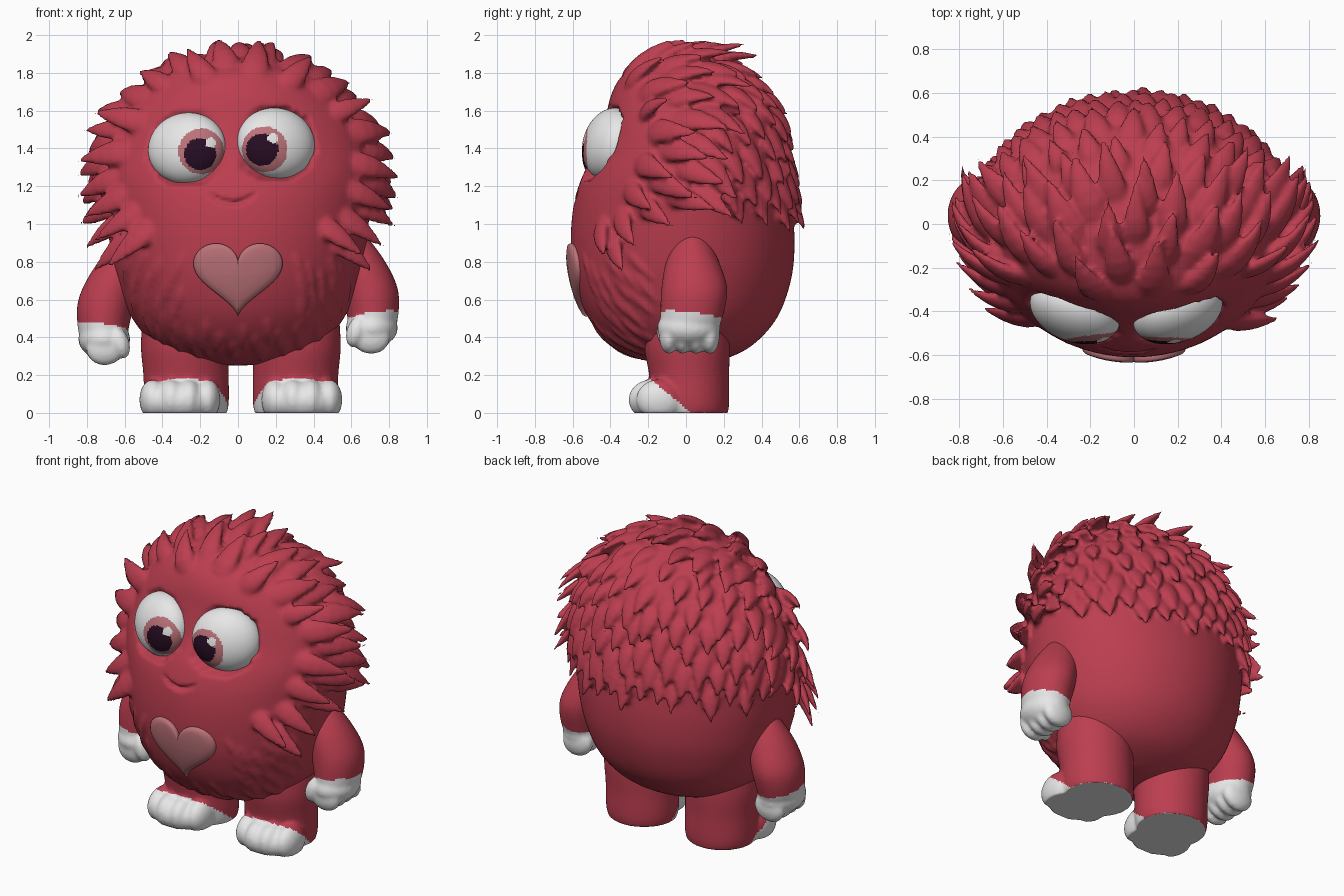
import bpy, bmesh, math, random
from mathutils import Vector, Matrix, Euler
from mathutils.bvhtree import BVHTree

random.seed(4)
if "Cube" in bpy.data.objects:
    bpy.data.objects.remove(bpy.data.objects["Cube"])


def material(name, rgb):
    m = bpy.data.materials.new(name)
    m.use_nodes = True
    m.diffuse_color = (*rgb, 1)
    bsdf = next(n for n in m.node_tree.nodes if n.type == 'BSDF_PRINCIPLED')
    bsdf.inputs["Base Color"].default_value = (*rgb, 1)
    return m


RED = material("red fur", (0.5, 0.048, 0.079))
WHITE = material("white", (0.8, 0.8, 0.8))
PINK = material("dusty pink", (0.5, 0.17, 0.19))
PLUM = material("dark plum", (0.02, 0.004, 0.017))


# ---------- helpers ----------
def add_object(name, bm, mats):
    bmesh.ops.recalc_face_normals(bm, faces=bm.faces)
    me = bpy.data.meshes.new(name)
    bm.to_mesh(me)
    bm.free()
    for m in mats:
        me.materials.append(m)
    me.shade_smooth()
    ob = bpy.data.objects.new(name, me)
    bpy.context.collection.objects.link(ob)
    return ob


def paint(me, rule):
    for f in me.polygons:
        f.material_index = rule(f.center)


def sculpt(name, bm, mats, voxel, rounds=2):
    """Fuse overlapping shapes into one soft skin."""
    ob = add_object(name, bm, mats)
    rm = ob.modifiers.new("fuse", 'REMESH')
    rm.mode = 'VOXEL'
    rm.voxel_size = voxel
    sm = ob.modifiers.new("soften", 'SMOOTH')
    sm.factor = 0.5
    sm.iterations = rounds
    dg = bpy.context.evaluated_depsgraph_get()
    me = bpy.data.meshes.new_from_object(ob.evaluated_get(dg))
    ob.modifiers.clear()
    ob.data = me
    me.materials.clear()
    for m in mats:
        me.materials.append(m)
    me.shade_smooth()
    return ob


def loft(bm, rings):
    rows = [[bm.verts.new(p) for p in r] for r in rings]
    n = len(rows[0])
    for a, b in zip(rows, rows[1:]):
        for i in range(n):
            j = (i + 1) % n
            bm.faces.new((a[i], a[j], b[j], b[i]))
    bm.faces.new(rows[0][::-1])
    bm.faces.new(rows[-1])


def spline(keys, steps=6):
    """Smooth in-between values through a list of key tuples."""
    k = [keys[0]] + keys + [keys[-1]]
    out = []
    for a, b, c, d in zip(k, k[1:], k[2:], k[3:]):
        for s in range(steps):
            t = s / steps
            out.append([q + t / 2 * (r - p + t * (2 * p - 5 * q + 4 * r - e + t * (3 * (q - r) + e - p)))
                        for p, q, r, e in zip(a, b, c, d)])
    return out + [keys[-1]]


def round_loft(bm, keys, n=48):
    """Key: centre x, y, z, half width, front depth, back depth."""
    rings = []
    for x, y, z, rx, rf, rb in spline(keys):
        ring = []
        for i in range(n):
            a = math.tau * i / n
            s = math.sin(a)
            ring.append(Vector((x + rx * math.cos(a), y + (rb if s > 0 else rf) * s, z)))
        rings.append(ring)
    loft(bm, rings)


def ball(bm, loc, radii, rot=(0, 0, 0), u=24, v=16):
    bmesh.ops.create_uvsphere(bm, u_segments=u, v_segments=v, radius=1,
                              matrix=Matrix.LocRotScale(Vector(loc), Euler(rot), Vector(radii)))


# ---------- body core with eye sockets ----------
EYES = {"left": dict(side=1, at=Vector((0.2, -0.4, 1.425)), iris=(0.142, 1.395),
                     pupil=(0.127, 1.393), glint=(0.185, 1.455)),
        "right": dict(side=-1, at=Vector((-0.27, -0.4, 1.4)), iris=(-0.195, 1.385),
                      pupil=(-0.2, 1.37), glint=(-0.145, 1.43))}
YAW, PITCH = math.radians(20), math.radians(15)

shape = [(.25, .02, .02, .02), (.27, .2, .19, .16), (.35, .42, .38, .34), (.5, .56, .515, .48),
         (.7, .64, .59, .555), (.9, .68, .61, .575), (1.1, .7, .595, .56),
         (1.25, .71, .55, .54), (1.4, .69, .475, .515), (1.55, .63, .43, .485),
         (1.7, .51, .39, .4), (1.8, .38, .32, .29), (1.87, .2, .17, .15), (1.895, .02, .02, .02)]
body = bmesh.new()
round_loft(body, [(0, 0, *s) for s in shape], 96)
for v in body.verts:
    for e in EYES.values():
        o = v.co - e["at"]
        if v.co.y < 0 and (o.x / .205) ** 2 + (o.z / .195) ** 2 < 1:
            v.co.y = max(v.co.y, e["at"].y + e["side"] * o.x * math.tan(YAW) + o.z * math.tan(PITCH))
bmesh.ops.recalc_face_normals(body, faces=body.faces)
skin = BVHTree.FromBMesh(body)


# ---------- fur tufts that follow the skin ----------
FACE = Vector((0, -0.5, 1.45))


def tuft(p, length, width, thick, lift):
    back = min(max((p.y + 0.1) / 0.5, 0), 1)
    d = (p - FACE).normalized() + Vector((0, 0, -1.4 * back))
    d.x += random.uniform(-.12, .12)
    loc, nrm = skin.find_nearest(p)[:2]
    d = (d - nrm * d.dot(nrm)).normalized()
    widths = (.4, .85, 1, .92, .7, .4, .08)
    rings = []
    for i, w in enumerate(widths):
        t = i / (len(widths) - 1)
        side = nrm.cross(d).normalized()
        c = loc + nrm * (lift * t ** 1.5 - thick * (1 - t) ** 2)
        rings.append([c + side * width * w * math.cos(a) + nrm * thick * w * math.sin(a)
                      for a in (math.tau * k / 10 for k in range(10))])
        nxt, nrm = skin.find_nearest(loc + d * length / 6)[:2]
        d = (nxt - loc).normalized()
        loc = nxt
    loft(body, rings)


def scatter(count):
    for i in range(count):
        h = 1 - 2 * (i + .5) / count
        a = i * 2.39996
        r = math.sqrt(1 - h * h)
        hit = skin.ray_cast(Vector((0, 0, 1.1)), Vector((r * math.cos(a), r * math.sin(a), h)))[0]
        if hit:
            yield hit


def fur_edge(p):
    return 1.2 + 0.6 * min(max(p.y, -.45), 0)


for p in scatter(360):
    on_face = p.y < -.15 and (p.x / .53) ** 2 + ((p.z - 1.33) / .35) ** 2 < 1
    on_chest = p.y < -.15 and abs(p.x) < .42 and p.z < 1.3
    if p.z > fur_edge(p) and not on_face and not on_chest:
        k = random.uniform(.88, 1.12)
        if p.z > 1.62 and p.y < 0:      # swept crown
            tuft(p, .33 * k, .07 * k, .038, .095)
        elif p.y < .08:                 # flared mane around the face
            tuft(p, .29 * k, .066 * k, .038, .15)
        else:                           # lying cape on the back
            tuft(p, .24 * k, .058 * k, .036, .06)

# Fine flat strands on the chest
for p in scatter(800):
    on_heart = abs(p.x) < .27 and p.z > .56
    if p.y < -.3 and .38 < p.z < .9 and not on_heart:
        tuft(p, .24, .026, .014, .008)

fur = sculpt("furry_body", body, [RED], 0.0148, 1)

# Smile pressed into the face as a groove
for v in fur.data.vertices:
    u = (v.co.x + .028) / .13
    if v.co.y < -.3 and abs(u) < 1:
        gap = abs(v.co.z - 1.112 - .055 * u * u)
        v.co.y += .03 * max(0, 1 - gap / .021) * (1 - u ** 4)

# ---------- eyes ----------
for name, e in EYES.items():
    bm = bmesh.new()
    ball(bm, e["at"], (.213, .135, .193), (-PITCH, 0, e["side"] * YAW), 112, 76)
    eye = add_object("eye_" + name, bm, [WHITE, PINK, PLUM])

    def eye_colour(c, e=e):
        def near(key, r):
            return c.y < e["at"].y and math.hypot(c.x - e[key][0], c.z - e[key][1]) < r
        return 0 if near("glint", .027) else 2 if near("pupil", .085) else 1 if near("iris", .121) else 0
    paint(eye.data, eye_colour)


# ---------- heart laid onto the chest ----------
def on_front(x, z, out):
    return skin.ray_cast(Vector((x, -3, z)), Vector((0, 1, 0)))[0] + Vector((0, -out, 0))


bm = bmesh.new()
rings = []
for size, out in ((1, -.03), (1, .012), (.96, .022), (.8, .026), (.6, .028), (.4, .028), (.2, .028), (.02, .028)):
    ring = []
    for i in range(64):
        a = math.tau * i / 64
        hx = .0148 * 16 * math.sin(a) ** 3
        hz = .0134 * (13 * math.cos(a) - 5 * math.cos(2 * a) - 2 * math.cos(3 * a) - math.cos(4 * a))
        ring.append(on_front(hx * size, .738 + hz * size, out))
    rings.append(ring)
loft(bm, rings)
add_object("chest_heart", bm, [PINK])

# ---------- arms and legs ----------
for name, side in (("left", 1), ("right", -1)):
    mirror = Matrix.Diagonal((side, 1, 1, 1))

    # Arm with a curled hand
    drop = 0 if side > 0 else -.06
    bm = bmesh.new()
    round_loft(bm, [(.55, .03, 1.02, .03, .03, .03), (.59, .03, .94, .085, .075, .075),
                    (.645, .035, .8, .135, .14, .14), (.695, .04, .66, .15, .17, .178),
                    (.712, .035, .53, .138, .17, .165), (.71, .02, .44, .115, .15, .145),
                    (.7, .02, .38, .05, .07, .07)])
    ball(bm, (.708, .015, .45), (.138, .168, .105))
    for i in range(4):
        ball(bm, (.7, -.09 + .072 * i, .405), (.105, .052, .092), (0, .25, 0))
    ball(bm, (.625, -.1, .43), (.05, .055, .085), (0, .3, 0))
    bmesh.ops.transform(bm, matrix=Matrix.Translation((0, 0, drop)) @ mirror, verts=bm.verts)
    arm = sculpt("arm_" + name, bm, [RED, WHITE], 0.0135)
    paint(arm.data, lambda c: int(c.z - drop < .515 - .12 * c.y + .14 * (abs(c.x) - .7)))

    # Leg with a toed foot, flat underneath
    bm = bmesh.new()
    round_loft(bm, [(.285, .02, -.04, .195, .18, .19), (.287, .02, .04, .222, .2, .208),
                    (.29, .015, .2, .226, .21, .213), (.297, .01, .35, .232, .23, .222),
                    (.3, .01, .52, .22, .22, .21)])
    ball(bm, (.325, -.135, .06), (.205, .165, .115))
    for i in range(4):
        o = i - 1.5
        ball(bm, (.323 + .095 * o, -.185 + .02 * o * o, .07), (.072, .125, .108))
    bmesh.ops.transform(bm, matrix=Matrix.Translation((.015, 0, 0)) @ mirror, verts=bm.verts)
    leg = sculpt("leg_" + name, bm, [RED, WHITE], 0.0135, 3)
    for v in leg.data.vertices:
        v.co.z = max(v.co.z, 0)
    paint(leg.data, lambda c: int(c.z < .002 or c.y < .03 - 1.22 * c.z))
